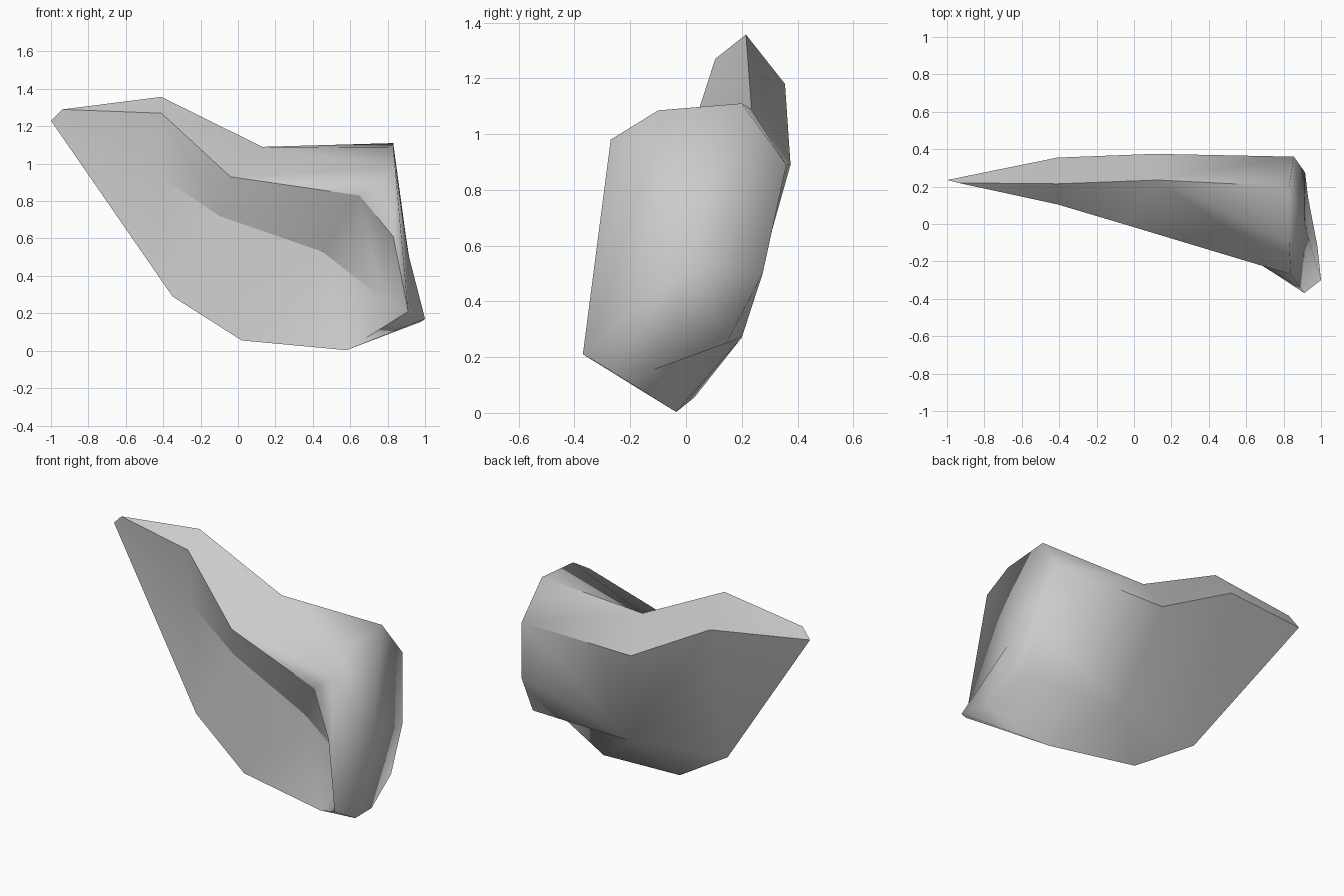
import bpy, bmesh

if "Cube" in bpy.data.objects:
    bpy.data.objects.remove(bpy.data.objects["Cube"])

# Key points of the faceted shell, grouped by the line they belong to
P = {
    # tip
    "A": (-1, .235, 1.23), "B": (-.94, .22, 1.29),
    # top ridge
    "C": (-.41, .215, 1.357), "D": (.13, .235, 1.09), "E": (.83, .20, 1.11),
    # back rim
    "Cb": (-.41, .355, 1.18), "Db": (.11, .375, .89), "R": (.25, .20, .27),
    # front crease
    "X0": (-.41, .105, 1.27), "X1": (-.04, -.005, .93),
    "X2": (.65, -.20, .83), "X3": (.83, -.315, .61),
    # recessed line under the crease
    "S0": (-.41, .135, .93), "S1": (-.10, .10, .72),
    "S2": (.45, .01, .53), "S3": (.77, 0, .28),
    # bottom edge
    "J": (-.35, .10, .29), "I": (.02, .03, .055), "H": (.58, -.035, .003),
    # end panel outline and its middle
    "P0": (.91, -.37, .21), "P1": (.84, -.27, .98), "P2": (.83, -.10, 1.085),
    "P4": (.855, .36, .89), "P5": (.915, .275, .50), "P6": (.93, .145, .25),
    "K": (.98, -.115, .155), "G": (1, -.30, .17), "Q": (.91, 0, .52),
}

FACES = [
    # sloped back strip
    "B C Cb A", "C D Db Cb", "D E P4 Db",
    # sloped top strip, rising to the end panel
    "B X0 C", "X0 X1 D C", "D P2 E", "X1 P1 D", "D P1 P2",
    "X1 X2 P1", "X2 X3 P1", "X3 P0 P1",
    # overhanging band
    "X0 S0 S1 X1", "X1 S1 S2 X2", "X2 S2 S3 X3", "X3 S3 P0",
    # front wall
    "B A S0 X0", "A J S0", "J S1 S0", "J I S1", "I S2 S1", "I H S2", "H S3 S2", "H P0 S3",
    # underside
    "H G P0", "G H K", "K H R", "K R P6", "H I R",
    # back wall
    "R P5 P6", "R P4 P5", "Db P4 R", "Cb Db R", "Cb R J", "R I J", "J A Cb",
]
# end panel as a fan
rim = "P0 P1 P2 E P4 P5 P6 K G".split()
FACES += [f"Q {a} {b}" for a, b in zip(rim, rim[1:] + rim[:1])]

# hard edges; everything else is smooth
SHARP = ["A B C D E", "A Cb Db P4", "B X0 X1 X2 X3 P0", "S0 S1 S2 S3", "A J I H", "K R", "H P0"]

bm = bmesh.new()
v = {name: bm.verts.new(co) for name, co in P.items()}
for f in FACES:
    bm.faces.new([v[n] for n in f.split()]).smooth = True
bmesh.ops.recalc_face_normals(bm, faces=bm.faces)
for chain in SHARP:
    names = chain.split()
    for a, b in zip(names, names[1:]):
        edge = bm.edges.get((v[a], v[b]))
        if edge:
            edge.smooth = False
mesh = bpy.data.meshes.new("shard")
bm.to_mesh(mesh)
bm.free()

mat = bpy.data.materials.new("light grey")
mat.diffuse_color = (.6, .6, .6, 1)
mat.use_nodes = True
mat.node_tree.nodes["Principled BSDF"].inputs["Base Color"].default_value = mat.diffuse_color
mesh.materials.append(mat)
shard = bpy.data.objects.new("shard", mesh)
bpy.context.collection.objects.link(shard)
